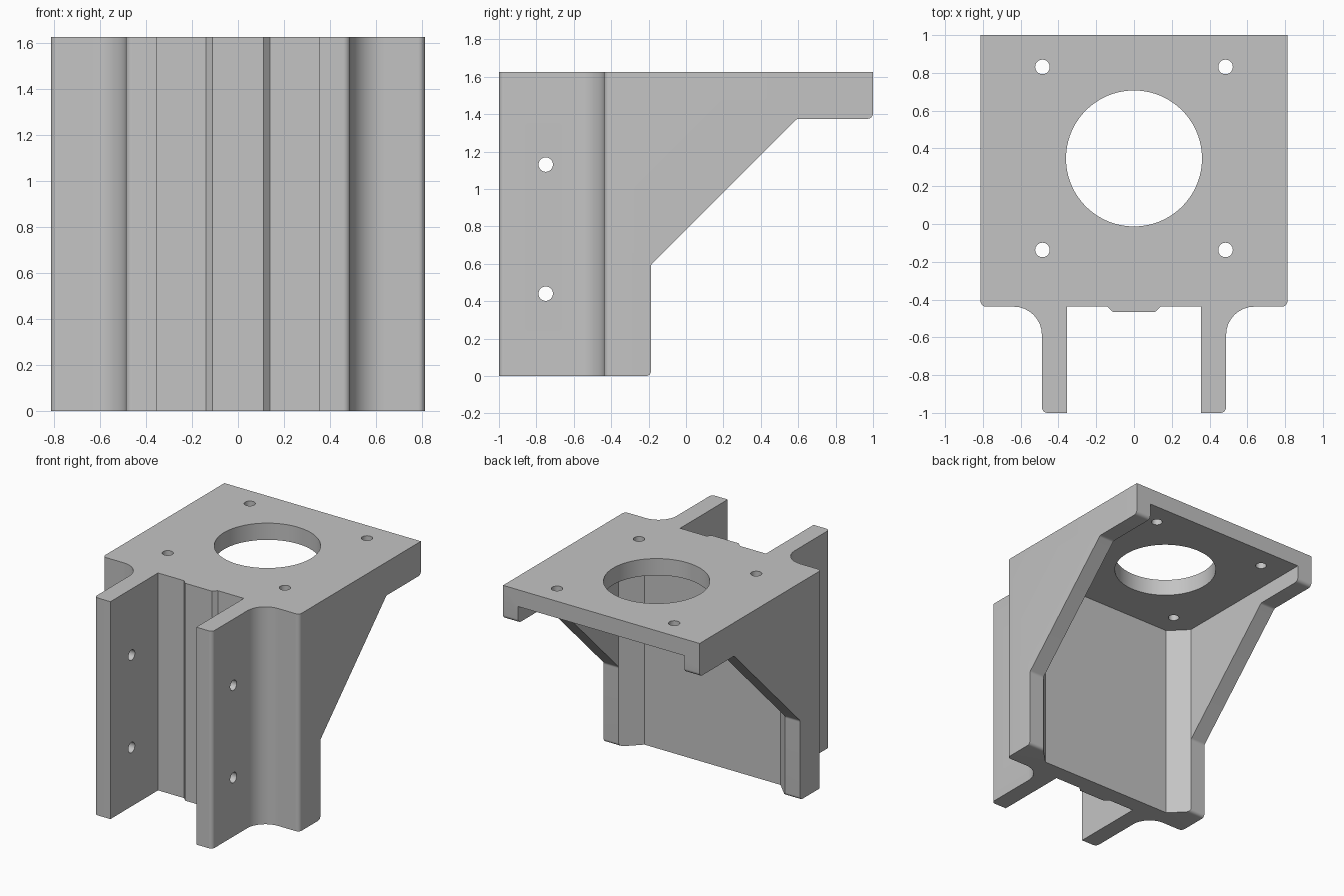
import bpy, bmesh, math
from mathutils import Vector, Matrix

cube = bpy.data.objects.get("Cube")
if cube:
    bpy.data.objects.remove(cube, do_unlink=True)

H = 1.625        # overall height
W = 0.8125       # half width
WALL = 0.125     # wall and plate thickness
FACE = -0.4375   # front face of the main wall
FOOT = -0.1875   # back end of the side feet

grey = bpy.data.materials.new("light_grey")
grey.use_nodes = True
colour = (0.55, 0.55, 0.55, 1)
grey.diffuse_color = colour
grey.node_tree.nodes["Principled BSDF"].inputs["Base Color"].default_value = colour


def rounded(points, steps=8):
    """Outline from (u, v, radius) corners, each rounded by a tangent arc."""
    out = []
    for i, (u, v, r) in enumerate(points):
        p = Vector((u, v))
        if not r:
            out.append(p)
            continue
        a = (Vector(points[i - 1][:2]) - p).normalized()
        b = (Vector(points[(i + 1) % len(points)][:2]) - p).normalized()
        half = a.angle(b) / 2
        centre = p + (a + b).normalized() * r / math.sin(half)
        start = p + a * r / math.tan(half) - centre
        end = p + b * r / math.tan(half) - centre
        sweep = start.angle_signed(end)
        for k in range(steps + 1):
            out.append(centre + Matrix.Rotation(-sweep * k / steps, 2) @ start)
    return out


def prism(name, outline, low, high, axis="Z"):
    """Extrude an outline along z (x, y outline) or along x (y, z outline)."""
    place = (lambda p, t: (p.x, p.y, t)) if axis == "Z" else (lambda p, t: (t, p.x, p.y))
    bm = bmesh.new()
    face = bm.faces.new([bm.verts.new(place(p, low)) for p in outline])
    grown = bmesh.ops.extrude_face_region(bm, geom=[face])["geom"]
    step = (0, 0, high - low) if axis == "Z" else (high - low, 0, 0)
    bmesh.ops.translate(bm, vec=step, verts=[g for g in grown if isinstance(g, bmesh.types.BMVert)])
    bmesh.ops.recalc_face_normals(bm, faces=bm.faces)
    mesh = bpy.data.meshes.new(name)
    bm.to_mesh(mesh)
    bm.free()
    ob = bpy.data.objects.new(name, mesh)
    bpy.context.collection.objects.link(ob)
    mesh.materials.append(grey)
    return ob


def circle(u, v, r, n):
    return [Vector((u + r * math.cos(math.tau * k / n), v + r * math.sin(math.tau * k / n)))
            for k in range(n)]


# Plan outline: plate, flared mounting flanges and locating rib
half_plan = [
    (0.11, -0.467, 0), (0.14, FACE, 0), (0.355, FACE, 0), (0.355, -1, 0),
    (0.4875, -1, 0.03), (0.4875, FACE, 0.15), (W, FACE, 0.03), (W, 1, 0),
]
plan = half_plan + [(-x, y, r) for x, y, r in reversed(half_plan)]
bracket = prism("motor_bracket", rounded(plan), 0, H)

# Side silhouette: short foot, sloping gusset and deep plate rim
rim = 1.375
side = [
    (-1.2, 0, 0), (FOOT, 0, 0.025), (FOOT, 0.595, 0.03),
    (FOOT + rim - 0.595, rim, 0.03), (1, rim, 0.03), (1, H + 0.2, 0), (-1.2, H + 0.2, 0),
]
silhouette = prism("side_silhouette", rounded(side), -1, 1, "X")

# Open space behind the wall, with chamfered inner corners
inner = W - WALL
half_pocket = [(inner - WALL, FACE + WALL, 0), (inner, FOOT, 0), (inner, 1.5, 0)]
pocket = prism("rear_pocket",
               rounded(half_pocket + [(-x, y, r) for x, y, r in reversed(half_pocket)]),
               -0.5, H - WALL)

cutters = [(silhouette, "INTERSECT"), (pocket, "DIFFERENCE")]

# Shaft opening and four screw holes in the plate
CY = 0.347
SPREAD = 0.4845
cutters.append((prism("shaft_opening", circle(0, CY, 0.36, 96), 1.2, 2), "DIFFERENCE"))
for sx in (-1, 1):
    for sy in (-1, 1):
        hole = circle(sx * SPREAD, CY + sy * SPREAD, 0.0385, 32)
        cutters.append((prism("plate_screw_hole", hole, 1.2, 2), "DIFFERENCE"))

# Screw holes across both flanges
for z in (0.44, 1.13):
    cutters.append((prism("flange_screw_hole", circle(-0.75, z, 0.0385, 32), -1, 1, "X"), "DIFFERENCE"))

bpy.context.view_layer.objects.active = bracket
bracket.select_set(True)
for cutter, operation in cutters:
    cutter.hide_render = True
    mod = bracket.modifiers.new(cutter.name, "BOOLEAN")
    mod.operation = operation
    mod.solver = "EXACT"
    mod.object = cutter
    bpy.ops.object.modifier_apply(modifier=mod.name)
    bpy.data.objects.remove(cutter, do_unlink=True)

bpy.ops.object.shade_smooth_by_angle(angle=math.radians(30))
